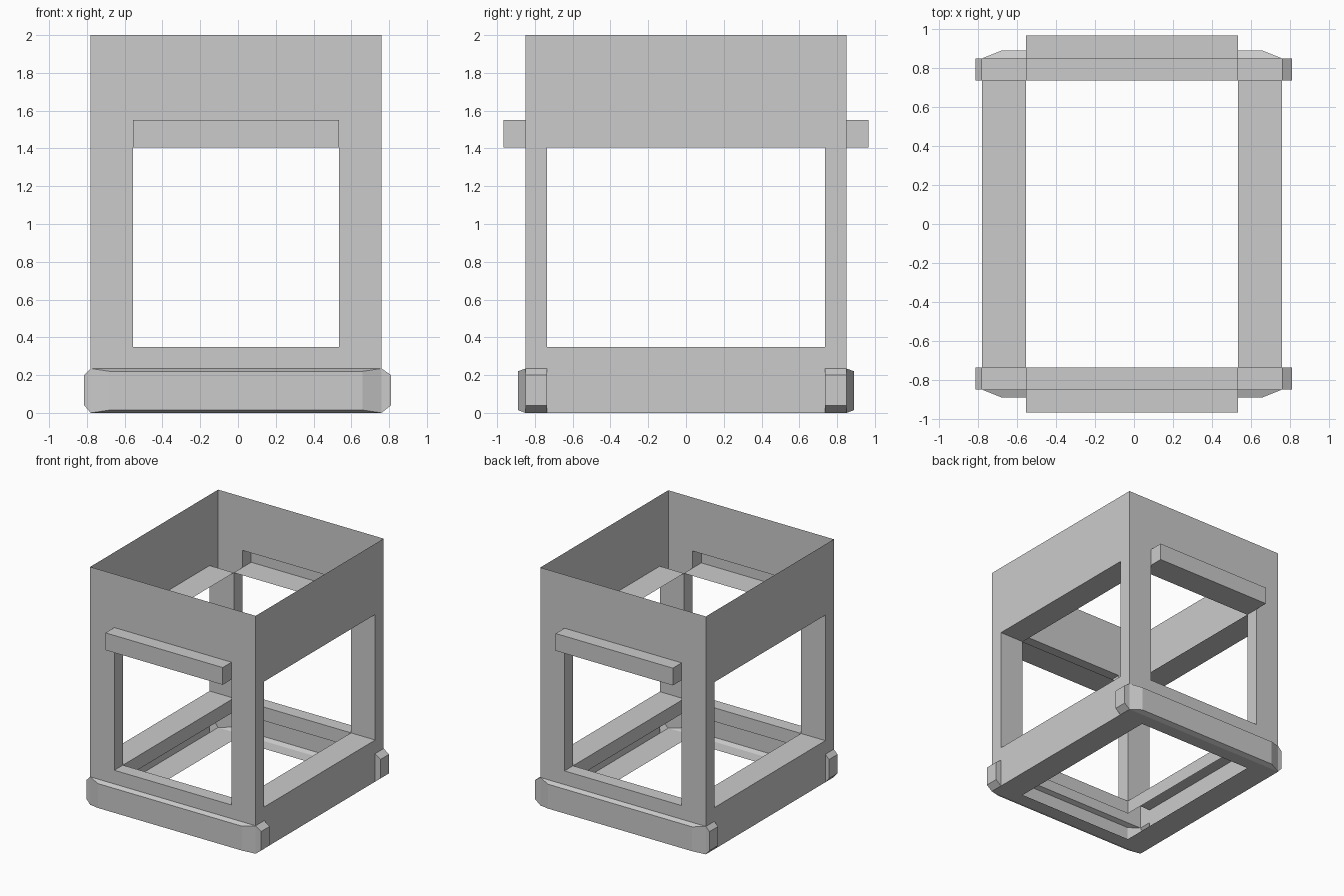
import bpy, bmesh

if "Cube" in bpy.data.objects:
    bpy.data.objects.remove(bpy.data.objects["Cube"])

# Grid lines of the hollow frame
X0, X1, X2, X3 = -0.78, -0.555, 0.535, 0.76
Y0, Y1, Y2, Y3 = -0.85, -0.737, 0.737, 0.85
BUMP, SILL, HEAD, HOOD, TOP = 0.235, 0.35, 1.405, 1.55, 2.0
GRID = [[X0, X1, X2, X3], [Y0, Y1, Y2, Y3], [0, BUMP, SILL, HEAD, HOOD, TOP]]


def finish(name, bm):
    bmesh.ops.remove_doubles(bm, verts=bm.verts, dist=1e-4)
    bmesh.ops.recalc_face_normals(bm, faces=bm.faces)
    me = bpy.data.meshes.new(name)
    bm.to_mesh(me)
    bm.free()
    bpy.context.collection.objects.link(bpy.data.objects.new(name, me))


def panel(bm, axis, pos, u, v):
    """Flat panel across an axis, split at the grid lines so panels join up."""
    a, b = [i for i in range(3) if i != axis]
    us = [g for g in GRID[a] if u[0] <= g <= u[1]]
    vs = [g for g in GRID[b] if v[0] <= g <= v[1]]
    for p, q in zip(us, us[1:]):
        for r, s in zip(vs, vs[1:]):
            corners = []
            for m, n in ((p, r), (q, r), (q, s), (p, s)):
                co = [0, 0, 0]
                co[axis], co[a], co[b] = pos, m, n
                corners.append(bm.verts.new(co))
            bm.faces.new(corners)


def tub(bm, axis, base, base_u, base_v, end, end_u, end_v):
    """Open-backed box that may taper from its base to its end face."""
    a, b = [i for i in range(3) if i != axis]
    rings = []
    for pos, u, v in ((base, base_u, base_v), (end, end_u, end_v)):
        ring = []
        for i, j in ((0, 0), (1, 0), (1, 1), (0, 1)):
            co = [0, 0, 0]
            co[axis], co[a], co[b] = pos, u[i], v[j]
            ring.append(bm.verts.new(co))
        rings.append(ring)
    lo, hi = rings
    bm.faces.new(hi)
    for i in range(4):
        k = (i + 1) % 4
        bm.faces.new((lo[i], lo[k], hi[k], hi[i]))


# Hollow frame: thin walls, window reveals, sills and floor ring
bm = bmesh.new()
for yo, yi in ((Y0, Y1), (Y3, Y2)):
    ys = sorted((yo, yi))
    # front and back walls, open behind the hood and the bumper
    panel(bm, 1, yo, (X0, X3), (HOOD, TOP))
    panel(bm, 1, yo, (X0, X1), (BUMP, HOOD))
    panel(bm, 1, yo, (X2, X3), (BUMP, HOOD))
    panel(bm, 1, yo, (X1, X2), (BUMP, SILL))
    panel(bm, 1, yi, (X1, X2), (BUMP, SILL))
    panel(bm, 2, 0, (X0, X3), ys)
    for z in (SILL, HEAD):
        panel(bm, 2, z, (X1, X2), ys)
for xo, xi in ((X0, X1), (X3, X2)):
    xs = sorted((xo, xi))
    # side walls
    panel(bm, 0, xo, (Y0, Y3), (HEAD, TOP))
    panel(bm, 0, xo, (Y1, Y2), (0, SILL))
    panel(bm, 0, xi, (Y1, Y2), (BUMP, SILL))
    panel(bm, 2, 0, xs, (Y1, Y2))
    for z in (SILL, HEAD):
        panel(bm, 2, z, xs, (Y1, Y2))
    # corner posts
    for yo, yi in ((Y0, Y1), (Y3, Y2)):
        ys = sorted((yo, yi))
        panel(bm, 0, xo, ys, (BUMP, HEAD))
        panel(bm, 0, xi, ys, (SILL, HEAD))
        panel(bm, 1, yi, xs, (SILL, HEAD))
finish("frame", bm)

for side, s in (("front", -1), ("back", 1)):
    # Hood over the window
    bm = bmesh.new()
    tub(bm, 1, s * Y3, (X1, X2), (HEAD, HOOD), s * 0.967, (X1, X2), (HEAD, HOOD))
    finish(side + "_hood", bm)

    # Bumper with tapered face and end caps
    bm = bmesh.new()
    tub(bm, 1, s * Y3, (X0, X3), (0, BUMP), s * 0.89, (-0.68, 0.66), (0.015, 0.22))
    ys = sorted((s * Y2, s * Y3))
    for base, end in ((X0, -0.814), (X3, 0.81)):
        tub(bm, 0, base, ys, (0, BUMP), end, ys, (0.04, 0.2))
    finish(side + "_bumper", bm)
